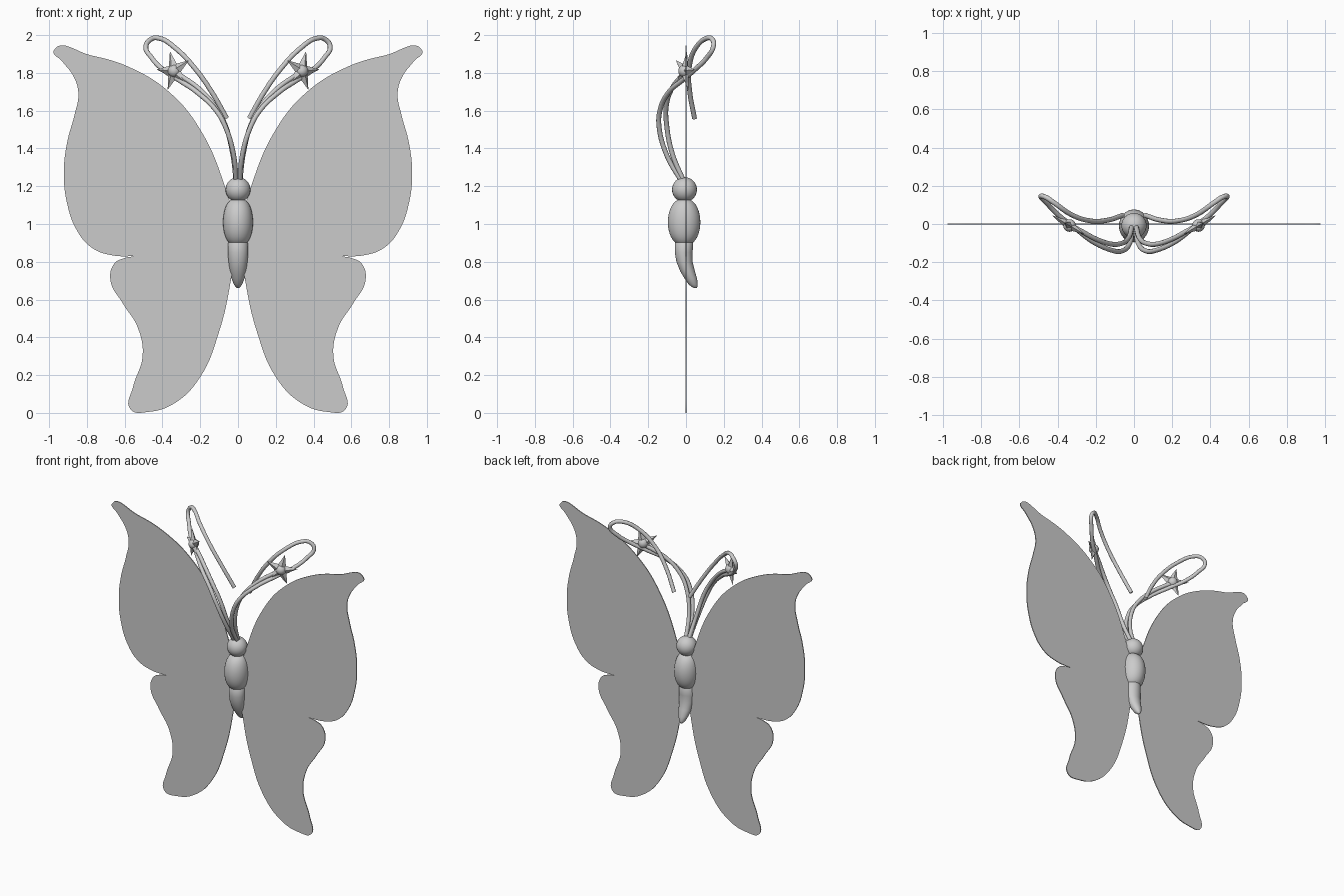
import bpy, bmesh, math
from mathutils import Vector

if "Cube" in bpy.data.objects:
    bpy.data.objects.remove(bpy.data.objects["Cube"])


def mesh_object(name, bm, smooth):
    bmesh.ops.recalc_face_normals(bm, faces=bm.faces[:])
    for f in bm.faces:
        f.smooth = smooth
    me = bpy.data.meshes.new(name)
    bm.to_mesh(me)
    bm.free()
    ob = bpy.data.objects.new(name, me)
    bpy.context.collection.objects.link(ob)
    return ob


def loft(name, sections, n=32):
    """Skin elliptical rings given as (z, y, rx, ry)."""
    bm = bmesh.new()
    rings = []
    for z, y, rx, ry in sections:
        rings.append([bm.verts.new((rx * math.cos(2 * math.pi * i / n),
                                    y + ry * math.sin(2 * math.pi * i / n), z))
                      for i in range(n)])
    for a, b in zip(rings, rings[1:]):
        for i in range(n):
            j = (i + 1) % n
            bm.faces.new((a[i], a[j], b[j], b[i]))
    bm.faces.new(rings[0])
    bm.faces.new(rings[-1])
    return mesh_object(name, bm, True)


def ball(name, centre, r):
    bm = bmesh.new()
    bmesh.ops.create_uvsphere(bm, u_segments=24, v_segments=16, radius=r)
    bmesh.ops.translate(bm, verts=bm.verts[:], vec=centre)
    return mesh_object(name, bm, True)


def curve_object(name, points, dims, cyclic=False, sharp=()):
    """Smooth bezier through the points, with optional sharp corners."""
    cu = bpy.data.curves.new(name, 'CURVE')
    cu.dimensions = dims
    cu.resolution_u = 8
    sp = cu.splines.new('BEZIER')
    sp.bezier_points.add(len(points) - 1)
    sp.use_cyclic_u = cyclic
    for i, (bp, p) in enumerate(zip(sp.bezier_points, points)):
        bp.co = p
        kind = 'VECTOR' if i in sharp else 'AUTO'
        bp.handle_left_type = bp.handle_right_type = kind
    ob = bpy.data.objects.new(name, cu)
    bpy.context.collection.objects.link(ob)
    return ob


# Body: head, barrel thorax, backward-curving abdomen
ball("head", (0, -0.008, 1.182), 0.066)
steps = [math.pi * (0.02 + 0.96 * i / 18) for i in range(19)]
loft("thorax", [(1.01 + 0.125 * math.cos(a), -0.01,
                 0.079 * math.sin(a) ** 0.7, 0.086 * math.sin(a) ** 0.85) for a in steps])
loft("abdomen", [(.93, -.01, .03, .03), (.9, -.01, .052, .048), (.85, -.012, .054, .047),
                 (.8, -.008, .05, .043), (.75, .008, .043, .039), (.71, .026, .034, .033),
                 (.68, .038, .022, .024), (.666, .046, .012, .014), (.66, .05, .004, .005)])

# Wing outline (x, z); index 14 is the notch between upper and lower lobes
outline = [(.975, 1.92), (.78, 1.893), (.57, 1.828), (.36, 1.695), (.2, 1.5), (.07, 1.2),
           (.01, .95), (.04, .69), (.1, .43), (.2, .19), (.33, .055), (.47, .006),
           (.57, .02), (.505, .3), (.545, .828), (.68, .83), (.83, .865)]
outline = outline[:13] + [(.555, .14), (.505, .3), (.53, .45), (.61, .58), (.675, .7),
                          (.655, .79), (.6, .82), (.545, .829), (.67, .835), (.775, .875),
                          (.855, .97), (.905, 1.11), (.922, 1.27), (.905, 1.43),
                          (.865, 1.58), (.845, 1.69), (.87, 1.78), (.93, 1.86)]

# Antenna paths: long looping wire and shorter wire ending at the star
loop = [(.01, -.02, 1.22), (.022, -.1, 1.36), (.065, -.142, 1.51), (.115, -.138, 1.6),
        (.22, -.09, 1.7), (.31, -.02, 1.76), (.4, .05, 1.82), (.457, .11, 1.88),
        (.488, .145, 1.94), (.462, .14, 1.977), (.42, .112, 1.984), (.33, .05, 1.93),
        (.225, .016, 1.82), (.14, .02, 1.7), (.06, .045, 1.56)]
stem = [(.01, -.01, 1.22), (.03, -.075, 1.38), (.07, -.103, 1.53), (.12, -.105, 1.62),
        (.2, -.078, 1.71), (.28, -.035, 1.77), (.335, -.005, 1.8)]


def star(name, s):
    c = Vector((.338, -.008, 1.81))
    u, w, n = Vector((.86, .5, 0)), Vector((0, 0, 1)), Vector((.5, -.86, 0))
    bm = bmesh.new()

    def vert(a, r, d):
        p = c + u * r * math.cos(a) + w * r * math.sin(a) + n * d
        return bm.verts.new((p.x * s, p.y, p.z))
    rim = [vert(math.radians(76 + 36 * i), .042 if i % 2 else .108, 0) for i in range(10)]
    for apex in (vert(0, 0, .025), vert(0, 0, -.025)):
        for i in range(10):
            bm.faces.new((rim[i], rim[(i + 1) % 10], apex))
    mesh_object(name, bm, False)
    ball(name + "_centre", (c.x * s, c.y, c.z), .033)


# Mirrored parts on both sides
for side, s in (("right", 1), ("left", -1)):
    wing = curve_object(side + "_wing", [(s * x, z, 0) for x, z in outline], '2D', True, (20,))
    wing.data.fill_mode = 'BOTH'
    wing.data.extrude = 0.003
    wing.rotation_euler.x = math.pi / 2
    for part, path in (("loop", loop), ("stem", stem)):
        wire = curve_object(f"{side}_antenna_{part}", [(s * x, y, z) for x, y, z in path], '3D')
        wire.data.bevel_depth = 0.013
        wire.data.bevel_resolution = 3
        wire.data.use_fill_caps = True
    star(side + "_star", s)

# Turn the curves into meshes
bpy.ops.object.select_all(action='DESELECT')
for ob in bpy.context.scene.objects:
    if ob.type == 'CURVE':
        ob.select_set(True)
        bpy.context.view_layer.objects.active = ob
bpy.ops.object.convert(target='MESH')
bpy.ops.object.shade_smooth_by_angle(angle=math.radians(40))
